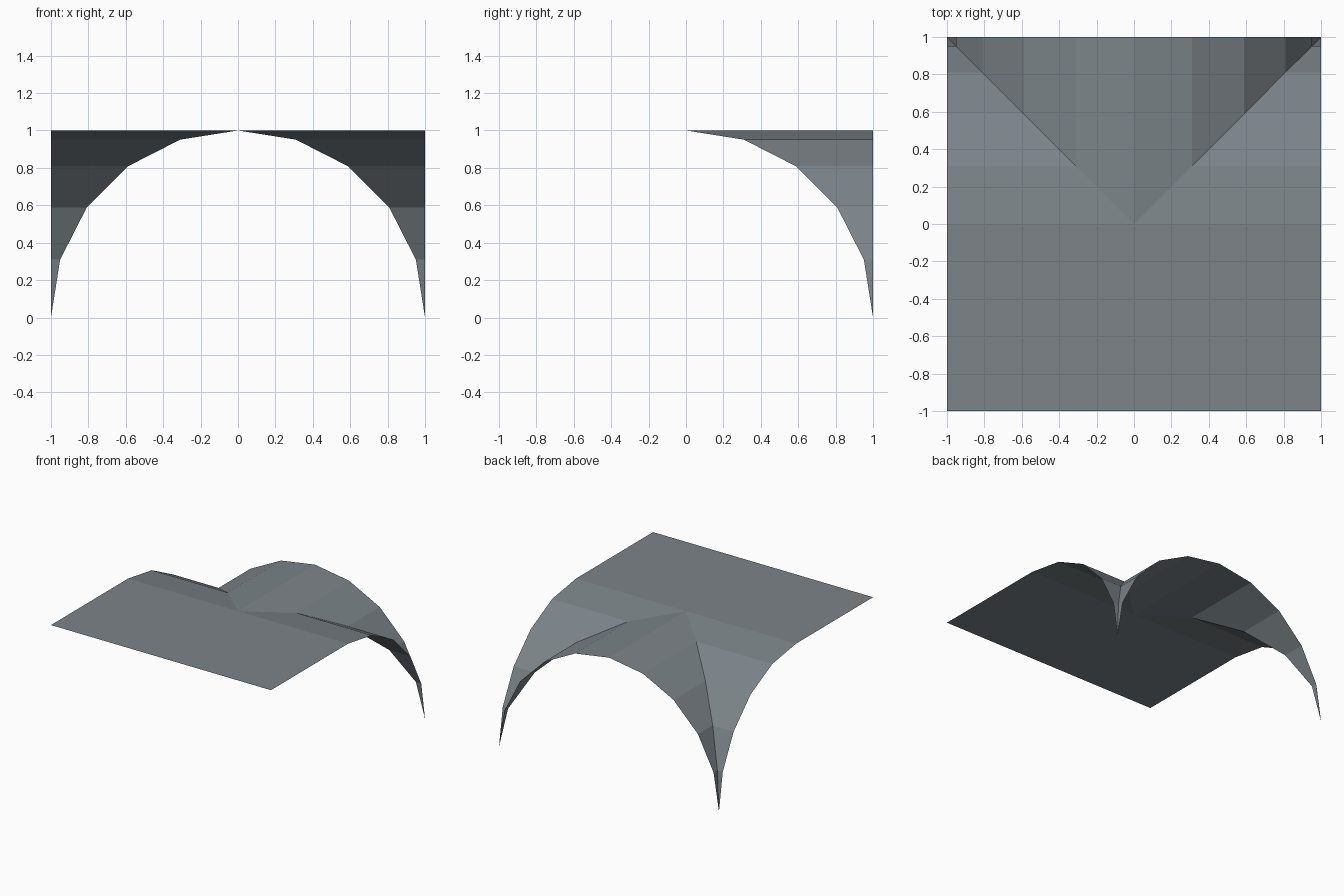
import bpy, bmesh, math

if "Cube" in bpy.data.objects:
    bpy.data.objects.remove(bpy.data.objects["Cube"])

stone = bpy.data.materials.new("slate grey")
stone.diffuse_color = (0.20, 0.23, 0.25, 1)
stone.use_nodes = True
stone.node_tree.nodes["Principled BSDF"].inputs["Base Color"].default_value = stone.diffuse_color

# Quarter of a ten-sided semicircular arch: (distance from crown, height)
arch = [(math.sin(math.radians(18 * i)), math.cos(math.radians(18 * i))) for i in range(6)]


def make_object(name, faces):
    bm = bmesh.new()
    for f in faces:
        bm.faces.new([bm.verts.new(p) for p in f])
    bmesh.ops.remove_doubles(bm, verts=bm.verts, dist=1e-5)
    bmesh.ops.dissolve_degenerate(bm, dist=1e-5, edges=bm.edges)
    for f in bm.faces:
        f.normal_update()
        if f.normal.z < 0:
            f.normal_flip()
    me = bpy.data.meshes.new(name)
    bm.to_mesh(me)
    bm.free()
    me.materials.append(stone)
    ob = bpy.data.objects.new(name, me)
    bpy.context.collection.objects.link(ob)
    return ob


# Curved webs meeting on the diagonal groins, mirrored left and right
end_web, side_webs = [], []
for (a, za), (b, zb) in zip(arch, arch[1:]):
    strip = [(a, a, za), (b, b, zb), (b, 1, zb), (a, 1, za)]
    if b > 0.999:
        strip = [(a, a, za), (1, 1, 0), (a, 1, za)]
    for s in (1, -1):
        end_web.append([(s * u, v, z) for u, v, z in strip])
        side_webs.append([(s * v, u, z) for u, v, z in strip])
make_object("end_vault_web", end_web)
make_object("side_vault_webs", side_webs)

# Flat ceiling panel on the front half
make_object("flat_panel", [[(-1, -1, 1), (1, -1, 1), (1, 0, 1), (0, 0, 1), (-1, 0, 1)]])
